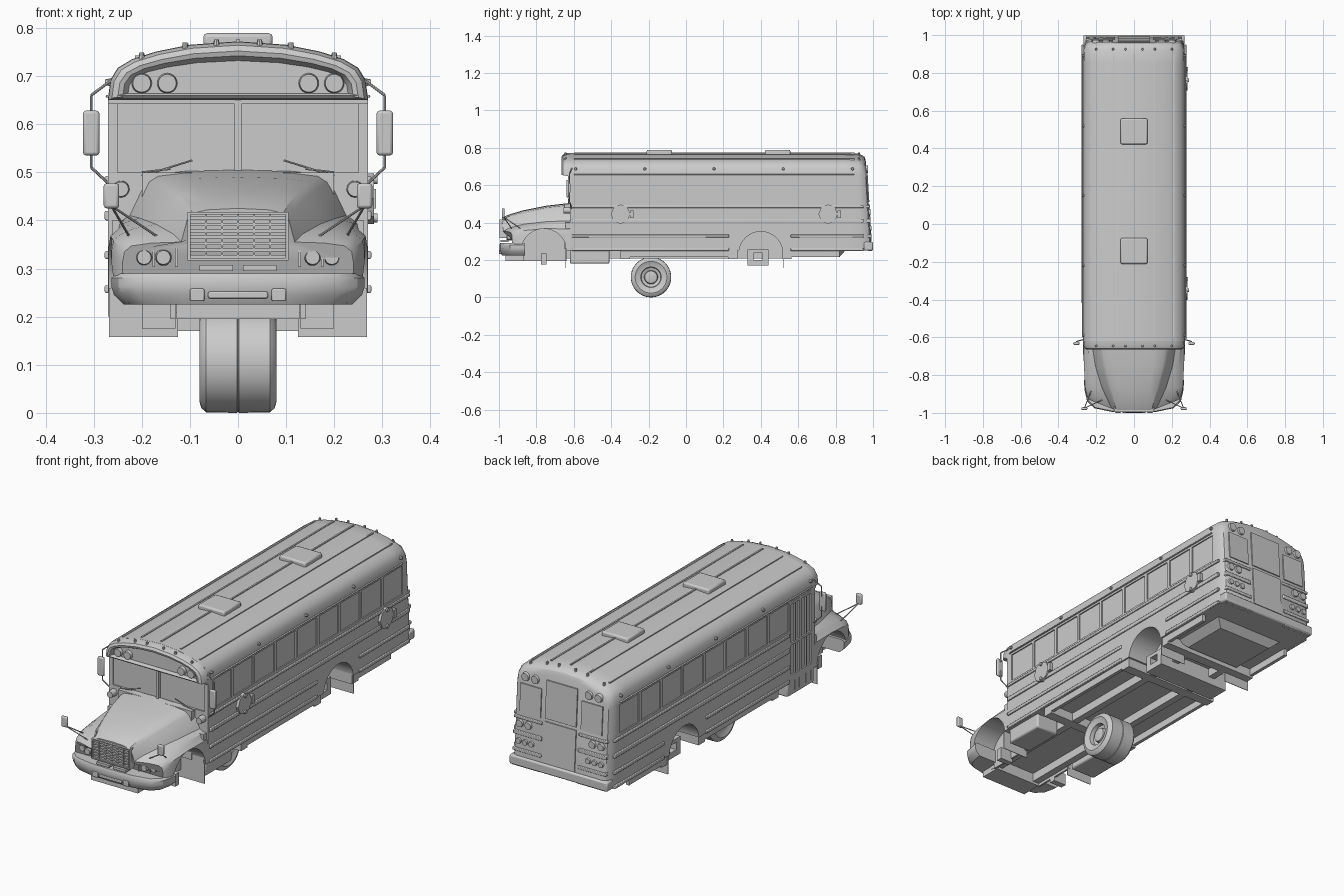
import bpy, bmesh, math
from mathutils import Vector, Matrix

if "Cube" in bpy.data.objects:
    bpy.data.objects.remove(bpy.data.objects["Cube"])

GREY = (0.6, 0.6, 0.6, 1)
mat = bpy.data.materials.new("plain grey")
mat.use_nodes = True
mat.diffuse_color = GREY
mat.node_tree.nodes["Principled BSDF"].inputs["Base Color"].default_value = GREY
made = []


def finish(name, bm, bevel=0):
    bmesh.ops.recalc_face_normals(bm, faces=bm.faces)
    me = bpy.data.meshes.new(name)
    bm.to_mesh(me)
    bm.free()
    me.materials.append(mat)
    ob = bpy.data.objects.new(name, me)
    bpy.context.collection.objects.link(ob)
    if bevel:
        m = ob.modifiers.new("bevel", 'BEVEL')
        m.width, m.segments = bevel, 2
    made.append(ob)
    return ob


def box(bm, x0, x1, y0, y1, z0, z1):
    mid = Vector((x0 + x1, y0 + y1, z0 + z1)) / 2
    size = Matrix.Diagonal((abs(x1 - x0), abs(y1 - y0), abs(z1 - z0), 1))
    bmesh.ops.create_cube(bm, size=1, matrix=Matrix.Translation(mid) @ size)


def rod(bm, a, b, r, r2=None, seg=8):
    a, b = Vector(a), Vector(b)
    turn = (b - a).to_track_quat('Z', 'Y').to_matrix().to_4x4()
    bmesh.ops.create_cone(bm, cap_ends=True, segments=seg, radius1=r, radius2=r if r2 is None else r2,
                          depth=(b - a).length, matrix=Matrix.Translation((a + b) / 2) @ turn)


def boxes(name, *dims, bevel=0):
    bm = bmesh.new()
    for d in dims:
        box(bm, *d)
    return finish(name, bm, bevel)


def loft(name, rings, bevel=0):
    bm = bmesh.new()
    vs = [[bm.verts.new(p) for p in r] for r in rings]
    n = len(vs[0])
    for a, b in zip(vs, vs[1:]):
        for i in range(n):
            bm.faces.new((a[i], a[(i + 1) % n], b[(i + 1) % n], b[i]))
    bm.faces.new(vs[0])
    bm.faces.new(vs[-1])
    return finish(name, bm, bevel)


def mirrored(half):
    return half + [(-x, z) for x, z in reversed(half) if x > 0]


def cut(ob, bm):
    tool = finish("cutter", bm)
    made.remove(tool)
    tool.hide_render = True
    m = ob.modifiers.new("cut", 'BOOLEAN')
    m.object, m.solver = tool, 'EXACT'
    bpy.context.view_layer.objects.active = ob
    bpy.ops.object.modifier_apply(modifier=m.name)
    bpy.data.objects.remove(tool)


# Coach body
ROOF = [(0, .772), (.1, .765), (.17, .751), (.22, .735), (.25, .717), (.265, .692), (.27, .655)]


def roof_z(x):
    x = abs(x)
    for (a, za), (b, zb) in zip(ROOF, ROOF[1:]):
        if x <= b:
            return za + (zb - za) * (x - a) / (b - a)


def ring(y, inset, base, lean=0):
    pts = mirrored(ROOF + [(.27, base)])
    return [(x * (1 - inset / .27), y - lean * (z - .25), z - inset * max(0, (z - base) / (.772 - base)))
            for x, z in pts]


def rear_y(z):
    return .992 - .06 * (z - .25)


body = loft("coach_body", [ring(-.62, 0, .25), ring(.85, 0, .25), ring(.94, .002, .25, .04),
            ring(.97, .01, .25, .06), ring(.985, .02, .25, .06), ring(.992, .036, .25, .06)])
bm = bmesh.new()
PITCH = .167
for s in (-1, 1):
    for i in range(9):
        y = -.585 + i * PITCH
        if s > 0 or i > 0:
            box(bm, s * .264, s * .3, y, y + PITCH - .017, .505, .645)
    rod(bm, (s * .13, .4, .235), (s * .4, .4, .235), .117, seg=40)
    box(bm, s * .018 - s * .012, s * .25, -.7, -.614, .5, .645)
box(bm, -.3, -.262, -.595, -.43, .27, .645)
cut(body, bm)

# Front cap with recessed sign panel
loft("front_cap", [ring(-.6, 0, .65), ring(-.64, .001, .65), ring(-.658, .008, .653),
                   ring(-.665, .02, .66), ring(-.662, .03, .662), ring(-.642, .04, .664)])

# Roof ribs and hatches
boxes("roof_ribs", *[(x - .004, x + .004, -.6, .9, roof_z(x) - .008, roof_z(x) + .004)
                     for x in (-.21, -.107, 0, .107, .21)])
boxes("roof_hatches", *[(-.072, .072, y - .068, y + .068, .755, .789) for y in (-.143, .49)], bevel=.008)

# Side rails, drip rails and stop signs
bars = []
for s in (-1, 1):
    front = -.61 if s > 0 else -.42
    for z, h in ((.485, .007), (.41, .01), (.328, .008), (.257, .008)):
        spans = [(front, .95)] if z > .4 else [(front, .23), (.56, .95)]
        bars += [(s * .265, s * .277, a, b, z - h, z + h) for a, b in spans]
        bars.append((s * .1, s * .255, rear_y(z) - .02, rear_y(z) + .005, z - h, z + h))
    bars.append((s * .265, s * .275, -.6, .9, .655, .661))
boxes("side_rails", *bars, bevel=.003)
bm = bmesh.new()
for y in (-.35, .76):
    rod(bm, (.27, y, .445), (.283, y, .445), .052, seg=8)
    box(bm, .27, .287, y + .05, y + .07, .425, .465)
    for dz in (-.04, .04):
        rod(bm, (.28, y, .445 + dz), (.29, y, .445 + dz), .009, seg=12)
finish("stop_signs", bm)

# Entry door and step
door = [(-.27, -.262, y, y + .008, .2, .645) for y in (-.598, -.558, -.517, -.509, -.473, -.436)]
door += [(-.27, -.262, -.598, -.43, z, z + .012) for z in (.27, .43, .63)]
boxes("entry_door", *door)
boxes("entry_step", (-.268, -.13, -.62, -.41, .18, .26), (.13, .255, -.62, -.41, .18, .26), bevel=.008)

# Windscreen bars and wipers
boxes("windscreen_bars", (-.007, .007, -.632, -.6, .5, .65), (-.27, .27, -.63, -.61, .642, .655))
bm = bmesh.new()
for s in (-1, 1):
    rod(bm, (s * .2, -.63, .492), (s * .095, -.627, .525), .002)
    rod(bm, (s * .2, -.63, .5), (s * .14, -.63, .507), .002)
finish("wipers", bm)

# Hood and fenders: y, top half width, top z, foot x, foot z, fender x, fender z, sweep
rings = []
for y, hw, zt, fx, fz, ex, ez, k in ((-.62, .19, .505, .225, .41, .269, .378, 0), (-.75, .167, .49, .205, .405, .269, .38, 0),
                                     (-.87, .137, .466, .17, .392, .263, .37, .05), (-.95, .114, .442, .135, .372, .25, .358, .25),
                                     (-.985, .105, .425, .118, .355, .24, .347, .4)):
    half = [(0, zt), (hw * .6, zt - .003), (hw * .9, zt - .01), (hw, zt - .022), (fx, fz),
            ((fx + ex) / 2, (fz + ez) / 2 + .002), (ex - .018, ez), (ex - .004, ez - .012), (ex, ez - .035), (ex, .25)]
    rings.append([(x, y + k * max(0, abs(x) - .1), z) for x, z in mirrored(half)])
hood = loft("hood", rings)
bm = bmesh.new()
for s in (-1, 1):
    rod(bm, (s * .14, -.76, .245), (s * .4, -.76, .245), .122, seg=40)
box(bm, -.1, .1, -1.1, -.975, .322, .413)
cut(hood, bm)

# Cowl behind the hood
boxes("cowl", (-.262, .262, -.645, -.6, .26, .4), (-.2, .2, -.65, -.6, .26, .5))

# Grille
g = [(-.1, .1, -.99, -.97, .322 + i * .0133, .3285 + i * .0133) for i in range(7)]
g += [(x - .002, x + .002, -.992, -.97, .322, .413) for x in (-.067, -.033, 0, .033, .067)]
g += [(s * .099, s * .105, -.996, -.96, .318, .417) for s in (-1, 1)]
g += [(-.105, .105, -.996, -.96, z, z + .005) for z in (.317, .412)]
boxes("grille", *g)

# Front bumper
plan = [(0, -.998), (.12, -.994), (.21, -.975), (.248, -.94), (.263, -.875), (.263, -.86)]
loft("front_bumper", [[(x * k, -.86 + (y + .86) * k, z) for x, y in mirrored(plan)]
                      for k, z in ((.9, .225), (.98, .245), (1, .262), (1, .28), (.97, .29))])
boxes("bumper_fittings", (-.062, .062, -1, -.97, .238, .252),
      *[(s * .07, s * .1, -1, -.96, .232, .258) for s in (-1, 1)], bevel=.003)
boxes("tow_frame", (-.128, .128, -.965, -.86, .195, .235),
      *[(s * .01, s * .08, -.992, -.95, .295, .307) for s in (-1, 1)])

# Lamps on front, rear, roof and cowl
bm = bmesh.new()


def lamp(x, y, z, r, d):
    rod(bm, (x, y, z), (x, y + d, z), r, r * .85, 20)


for s in (-1, 1):
    for x in (.155, .195):
        lamp(s * x, -.962 + .4 * (x - .1), .323, .017, -.018)
    for x in (.147, .2):
        lamp(s * x, -.635, .685, .022, -.022)
        lamp(s * x, rear_y(.685) - .008, .685, .022, .016)
    for x in (.175, .222):
        lamp(s * x, rear_y(.455) - .005, .455, .02, .013)
    for x in (.155, .19, .225):
        lamp(s * x, rear_y(.37) - .005, .37, .015, .012)
    lamp(s * .243, -.61, .465, .018, -.045)
    for x in (.045, .11, .2):
        for y in (-.645, .925):
            rod(bm, (s * x, y, roof_z(x) - .015), (s * x, y, roof_z(x) + .007), .008, .005)
    for y in (-.59, -.22, .15, .52, .89):
        rod(bm, (s * .26, y, .687), (s * .276, y, .687), .009, .006)
finish("lamps", bm)
boxes("headlamp_bezels", *[(s * x, s * (x + .006), -.97 + .4 * (x - .1), -.9, .303, .343)
                           for s in (-1, 1) for x in (.125, .172, .215, .236)])

# Mirrors and arms
glass, arms = [], bmesh.new()
for s in (-1, 1):
    glass += [(s * .288, s * .322, -.64, -.625, .535, .628), (s * .247, s * .279, -.985, -.97, .425, .477)]
    for z0, z1, z2 in ((.692, .66, .61), (.47, .51, .56)):
        rod(arms, (s * .262, -.61, z0), (s * .305, -.622, z1), .003)
        rod(arms, (s * .305, -.622, z1), (s * .305, -.622, z2), .003)
    for x, y in ((.165, -.93), (.225, -.88)):
        rod(arms, (s * x, y, .365), (s * .263, -.975, .43), .0025)
boxes("mirrors", *glass, bevel=.006)
finish("mirror_arms", arms)

# Rear door, panels and bumper
panels = []
for x0, x1, z0, z1 in ((-.085, .085, .3, .5), (-.085, .085, .515, .7), (-.225, -.11, .51, .65), (.11, .225, .51, .65)):
    bm = bmesh.new()
    box(bm, x0, x1, -.01, .004, z0, z1)
    for v in bm.verts:
        v.co.y += rear_y(v.co.z)
    finish("rear_panel", bm)
boxes("rear_bumper", (-.268, .268, .95, 1, .25, .297), bevel=.008)

# Underbody frame, beams, skirts, flaps and tank
frame = [(-.262, .262, y - .025, y + .025, .205, .26) for y in (-.325, .25, .54)]
for s in (-1, 1):
    frame += [(s * .095, s * .13, -.9, .56, .208, .26), (s * .245, s * .262, -.3, .23, .215, .26),
              (s * .245, s * .262, .56, .82, .215, .26), (s * .13, s * .14, -.87, -.64, .195, .3),
              (s * .13, s * .2, -.775, -.745, .175, .235)]
boxes("underbody_frame", *frame)
boxes("mud_flaps", *[(s * .125, s * .268, y, y + .003, .158, .26) for s in (-1, 1) for y in (-.645, .52)])
loft("rear_tank", [[(x * k, .7 + y * k, z) for x, y in ((.2, .16), (-.2, .16), (-.2, -.16), (.2, -.16))]
                   for k, z in ((1, .26), (.75, .215))])
# Square axle tube
boxes("axle_tube", *[(-.2, .2, a, b, c, d) for a, b, c, d in
      ((.33, .36, .17, .255), (.41, .44, .17, .255), (.36, .41, .17, .2), (.36, .41, .237, .255))])

# Lathed wheel
prof = [(-.07, .05), (-.073, .07), (-.08, .085), (-.076, .098), (-.066, .107), (-.002, .108), (0, .106), (.002, .108),
        (.066, .107), (.076, .098), (.08, .085), (.073, .07), (.07, .055), (.05, .052), (.045, .037),
        (.062, .033), (.065, .022)]
SEG = 40
loft("wheel", [[(x, -.187 + r * math.cos(i * math.tau / SEG), .108 + r * math.sin(i * math.tau / SEG))
                for i in range(SEG)] for x, r in prof])

# Smooth shading with sharp edges kept
bpy.ops.object.select_all(action='DESELECT')
for ob in made:
    ob.select_set(True)
bpy.context.view_layer.objects.active = body
bpy.ops.object.shade_smooth_by_angle(angle=math.radians(32))
